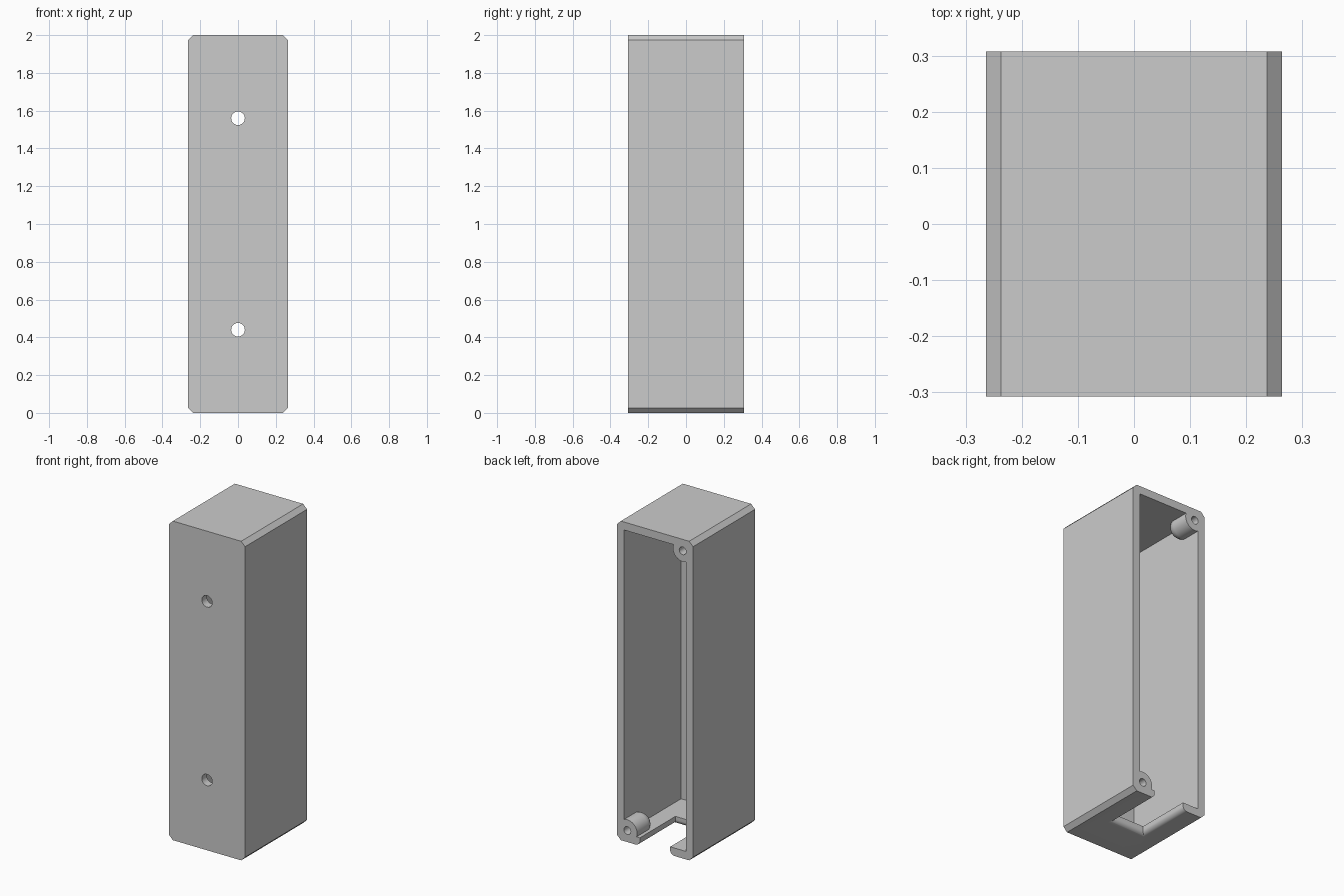
import bpy, bmesh, math

default = bpy.data.objects.get("Cube")
if default:
    bpy.data.objects.remove(default)

W, D, H = 0.264, 0.307, 2.0      # half width, half depth, height
WALL, CHAMFER = 0.05, 0.027
BOSS_R, BOSS_IN = 0.068, 0.072   # boss radius, inset of its axis from the outside

grey = bpy.data.materials.new("light_grey")
grey.use_nodes = True
grey.diffuse_color = (0.6, 0.6, 0.6, 1)
grey.node_tree.nodes["Principled BSDF"].inputs["Base Color"].default_value = (0.6, 0.6, 0.6, 1)


def loft(name, rings):
    """Solid skinned through equal-length rings of points, capped at both ends."""
    bm = bmesh.new()
    loops = [[bm.verts.new(p) for p in ring] for ring in rings]
    n = len(loops[0])
    for a, b in zip(loops, loops[1:]):
        for i in range(n):
            j = (i + 1) % n
            bm.faces.new((a[i], a[j], b[j], b[i]))
    bm.faces.new(loops[0])
    bm.faces.new(loops[-1])
    bmesh.ops.recalc_face_normals(bm, faces=bm.faces)
    mesh = bpy.data.meshes.new(name)
    bm.to_mesh(mesh)
    bm.free()
    mesh.materials.append(grey)
    obj = bpy.data.objects.new(name, mesh)
    bpy.context.collection.objects.link(obj)
    return obj


def along_y(name, outline, y0, y1):
    return loft(name, [[(x, y, z) for x, z in outline] for y in (y0, y1)])


def rod(name, x, z, stations, n=32):
    """Round solid along y; stations are (y, radius) pairs."""
    angles = [2 * math.pi * i / n for i in range(n)]
    return loft(name, [[(x + r * math.cos(a), y, z + r * math.sin(a)) for a in angles]
                       for y, r in stations])


def combine(target, tool, operation):
    mod = target.modifiers.new(operation, 'BOOLEAN')
    mod.operation, mod.solver, mod.object = operation, 'EXACT', tool
    bpy.context.view_layer.objects.active = target
    bpy.ops.object.modifier_apply(modifier=mod.name)
    bpy.data.objects.remove(tool)


# Shell: chamfered box, hollowed from the back
c = CHAMFER
shell = along_y("enclosure_shell", [
    (W - c, 0), (W, c), (W, H - c), (W - c, H),
    (c - W, H), (-W, H - c), (-W, c), (c - W, 0)], -D, D)
ix = W - WALL
cavity = along_y("cavity_cutter", [
    (-ix, WALL), (ix, WALL), (ix, H - WALL), (-ix, H - WALL)], WALL - D, D + 0.1)
combine(shell, cavity, 'DIFFERENCE')

# Cable notch in the floor, with its outer edges rounded
NOTCH_W, NOTCH_Y, FILLET = 0.105, -0.045, 0.03
steps = [(FILLET * (1 - math.sin(t)), FILLET * (1 - math.cos(t)))
         for t in [math.pi / 2 * i / 8 for i in range(9)]]
profile = [(-0.02, FILLET)] + [(z, g) for g, z in steps] + [(WALL + 0.02, 0)]
rings = [[(-NOTCH_W - g, NOTCH_Y - g, z), (NOTCH_W + g, NOTCH_Y - g, z),
          (NOTCH_W + g, D + 0.1, z), (-NOTCH_W - g, D + 0.1, z)] for z, g in profile]
combine(shell, loft("notch_cutter", rings), 'DIFFERENCE')

# Round-ended screw bosses in two opposite corners, each with a pilot hole
BOSS_LEN = 0.11
dome = [(D - BOSS_LEN - BOSS_R * math.sin(t), BOSS_R * math.cos(t))
        for t in [1.5 * i / 10 for i in range(11)]]
for x, z in ((BOSS_IN - W, H - BOSS_IN), (W - BOSS_IN, BOSS_IN)):
    combine(shell, rod("screw_boss", x, z, [(D, BOSS_R)] + dome), 'UNION')
    combine(shell, rod("pilot_cutter", x, z, [(D + 0.1, 0.024), (D - 0.13, 0.024)]), 'DIFFERENCE')

# Mounting holes through the front wall
for z in (0.44, 1.56):
    combine(shell, rod("mount_cutter", 0, z, [(-D - 0.1, 0.036), (0, 0.036)]), 'DIFFERENCE')

bpy.ops.object.select_all(action='DESELECT')
shell.select_set(True)
bpy.context.view_layer.objects.active = shell
bpy.ops.object.shade_smooth_by_angle(angle=math.radians(30))
